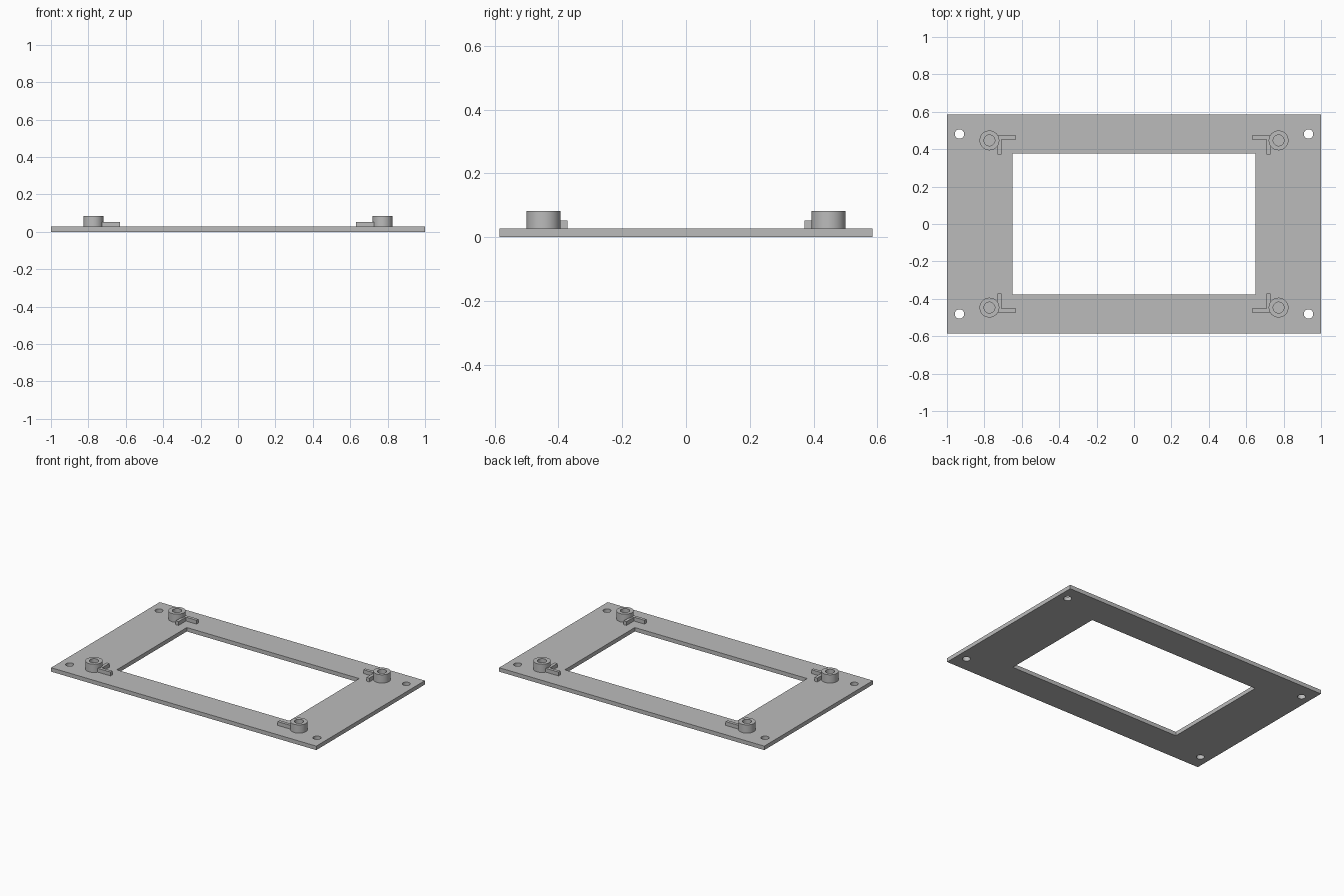
import bpy
import bmesh
from math import cos, sin, tau, radians

cube = bpy.data.objects.get("Cube")
if cube:
    bpy.data.objects.remove(cube, do_unlink=True)

PLATE_TOP = 0.027
POST_TOP = 0.083
BRACKET_TOP = 0.053

grey = bpy.data.materials.new("plain grey")
grey.use_nodes = True
colour = (0.5, 0.5, 0.5, 1)
grey.diffuse_color = colour
grey.node_tree.nodes["Principled BSDF"].inputs["Base Color"].default_value = colour


def rectangle(hx, hy):
    return [(-hx, -hy), (hx, -hy), (hx, hy), (-hx, hy)]


def circle(x, y, r, n=40):
    return [(x + r * cos(tau * i / n), y + r * sin(tau * i / n)) for i in range(n)]


def prism(name, outlines, z0, z1):
    """Extrude a flat outline, with any further outlines as holes."""
    curve = bpy.data.curves.new(name + " profile", "CURVE")
    curve.dimensions = "2D"
    curve.fill_mode = "BOTH"
    curve.extrude = (z1 - z0) / 2
    for points in outlines:
        spline = curve.splines.new("POLY")
        spline.points.add(len(points) - 1)
        for point, (x, y) in zip(spline.points, points):
            point.co = (x, y, 0, 1)
        spline.use_cyclic_u = True
    source = bpy.data.objects.new(name + " profile", curve)
    bpy.context.collection.objects.link(source)
    graph = bpy.context.evaluated_depsgraph_get()
    mesh = bpy.data.meshes.new_from_object(source.evaluated_get(graph))
    bpy.data.objects.remove(source, do_unlink=True)
    bpy.data.curves.remove(curve)

    # Weld the caps to the walls and stand the part at its height
    bm = bmesh.new()
    bm.from_mesh(mesh)
    bmesh.ops.remove_doubles(bm, verts=bm.verts, dist=0.0001)
    bmesh.ops.translate(bm, verts=bm.verts, vec=(0, 0, (z0 + z1) / 2))
    bmesh.ops.recalc_face_normals(bm, faces=bm.faces)
    bm.to_mesh(mesh)
    bm.free()

    mesh.name = name
    mesh.materials.clear()
    mesh.materials.append(grey)
    obj = bpy.data.objects.new(name, mesh)
    bpy.context.collection.objects.link(obj)
    bpy.ops.object.select_all(action="DESELECT")
    obj.select_set(True)
    bpy.context.view_layer.objects.active = obj
    bpy.ops.object.shade_smooth_by_angle(angle=radians(30))
    return obj


corners = [(side, "left" if side > 0 else "right", end, "back" if end > 0 else "front")
           for side in (-1, 1) for end in (-1, 1)]

# Frame plate with its window and four screw holes
holes = [circle(sx * 0.933, sy * 0.481, 0.025) for sx, _, sy, _ in corners]
prism("frame_plate", [rectangle(1, 0.585), rectangle(0.65, 0.377)] + holes, 0, PLATE_TOP)

# Hollow post and L-shaped locating bracket at each corner
L_SHAPE = [(0.73, 0.473), (0.63, 0.473), (0.63, 0.452),
           (0.709, 0.452), (0.709, 0.372), (0.73, 0.372)]
for sx, side, sy, end in corners:
    x, y = sx * 0.773, sy * 0.447
    prism(f"post_{end}_{side}", [circle(x, y, 0.053), circle(x, y, 0.029)],
          PLATE_TOP, POST_TOP)
    prism(f"bracket_{end}_{side}", [[(sx * px, sy * py) for px, py in L_SHAPE]],
          PLATE_TOP, BRACKET_TOP)
